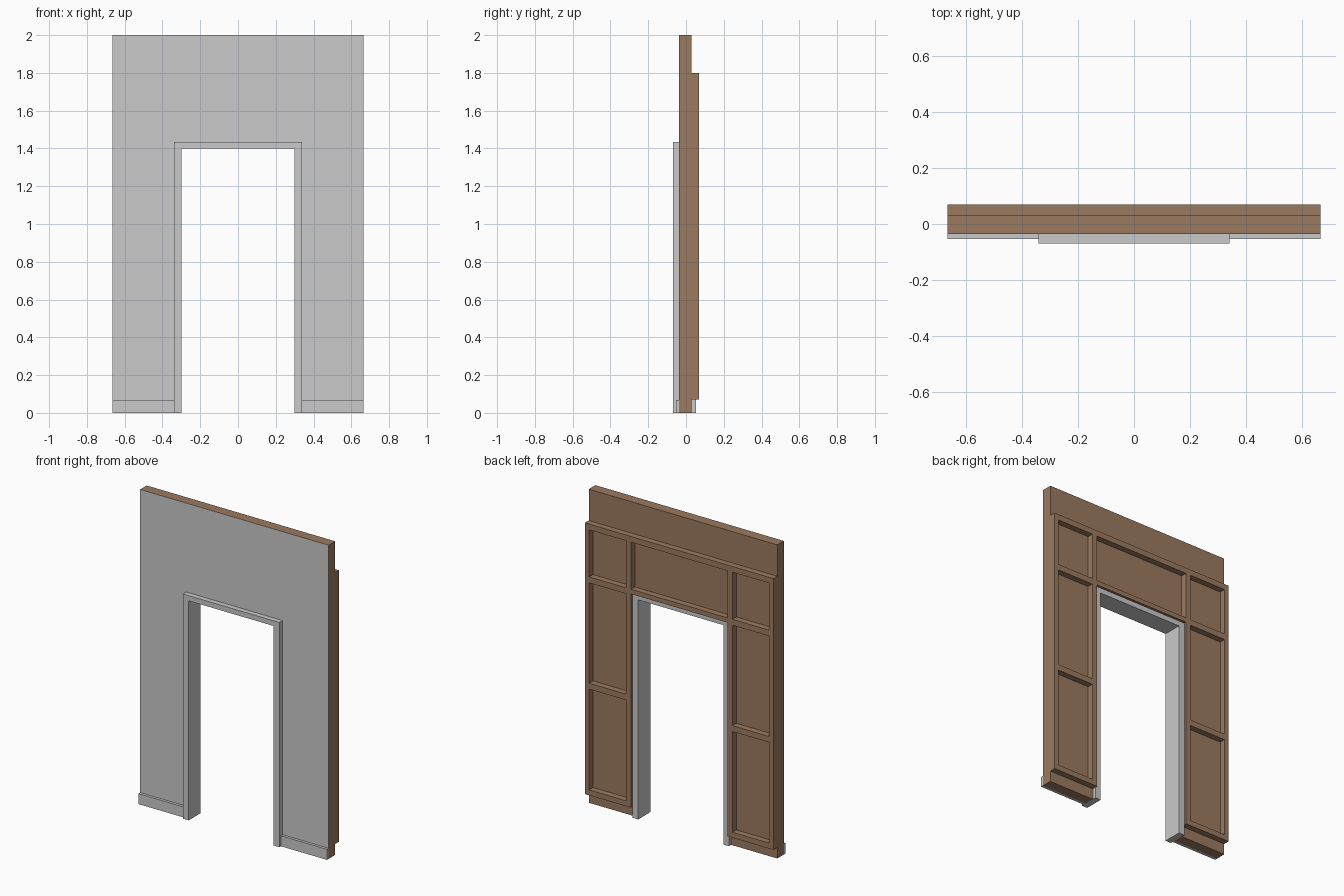
import bpy, bmesh

if "Cube" in bpy.data.objects:
    bpy.data.objects.remove(bpy.data.objects["Cube"])


def material(name, rgb):
    m = bpy.data.materials.new(name)
    m.diffuse_color = (*rgb, 1)
    m.use_nodes = True
    m.node_tree.nodes["Principled BSDF"].inputs["Base Color"].default_value = m.diffuse_color
    return m


GREY = material("grey paint", (0.59, 0.59, 0.59))
WOOD = material("brown wood", (0.33, 0.195, 0.115))

W, H = 0.665, 2.0            # half width, height
IN, OUT, DOOR, HEAD = 0.30, 0.34, 1.40, 1.433   # door opening and trim
Y_FRONT, Y_WALL, Y_BACK = -0.036, 0.03, 0.069


def finish(bm, name, mats):
    bmesh.ops.recalc_face_normals(bm, faces=bm.faces)
    me = bpy.data.meshes.new(name)
    bm.to_mesh(me)
    bm.free()
    for m in mats:
        me.materials.append(m)
    ob = bpy.data.objects.new(name, me)
    bpy.context.collection.objects.link(ob)
    return ob


def arch(name, w, h, iw, ih, y0, y1, mats):
    """Upside-down U outline in x/z, extruded from y0 to y1."""
    pts = [(-w, 0), (-w, h), (w, h), (w, 0), (iw, 0), (iw, ih), (-iw, ih), (-iw, 0)]
    bm = bmesh.new()
    face = bm.faces.new([bm.verts.new((x, y0, z)) for x, z in pts])
    ext = bmesh.ops.extrude_face_region(bm, geom=[face], use_keep_orig=True)
    verts = [g for g in ext["geom"] if isinstance(g, bmesh.types.BMVert)]
    bmesh.ops.translate(bm, vec=(0, y1 - y0, 0), verts=verts)
    return finish(bm, name, mats)


def box(name, x0, x1, y0, y1, z0, z1, mat):
    bm = bmesh.new()
    bmesh.ops.create_cube(bm, size=1)
    for v in bm.verts:
        v.co = (x1 if v.co.x > 0 else x0, y1 if v.co.y > 0 else y0,
                z1 if v.co.z > 0 else z0)
    return finish(bm, name, [mat])


# Wall: wooden slab with a painted front face
wall = arch("wall", W, H, OUT, HEAD, Y_FRONT, Y_WALL, [WOOD, GREY])
for p in wall.data.polygons:
    p.material_index = 1 if p.normal.y < -0.9 else 0

# Door trim lining the opening
arch("door_trim", OUT, HEAD, IN, DOOR, -Y_BACK, 0.053, [GREY])

# Framing on the back, and skirting boards on the front
RAILS = [(0.07, 0.105), (0.747, 0.785), (1.425, 1.463), (1.763, 1.80)]
for s, side in ((1, "right"), (-1, "left")):
    def sided(name, a, b, *rest):
        box(f"{name}_{side}", *sorted((s * a, s * b)), *rest)

    sided("skirting_board", OUT, W, -0.053, Y_FRONT, 0, 0.067, GREY)
    sided("outer_stud", 0.635, W, Y_WALL, Y_BACK, 0.07, 1.80, WOOD)
    sided("inner_stud", OUT, 0.376, Y_WALL, Y_BACK, 0.07, 1.80, WOOD)
    for i, (z0, z1) in enumerate(RAILS):
        sided(f"rail_{i}", 0.376, 0.635, Y_WALL, Y_BACK, z0, z1, WOOD)

# Rails above the door
box("top_rail_centre", -OUT, OUT, Y_WALL, Y_BACK, 1.763, 1.80, WOOD)
box("door_header", -OUT, OUT, Y_WALL, Y_BACK, HEAD, 1.463, WOOD)
